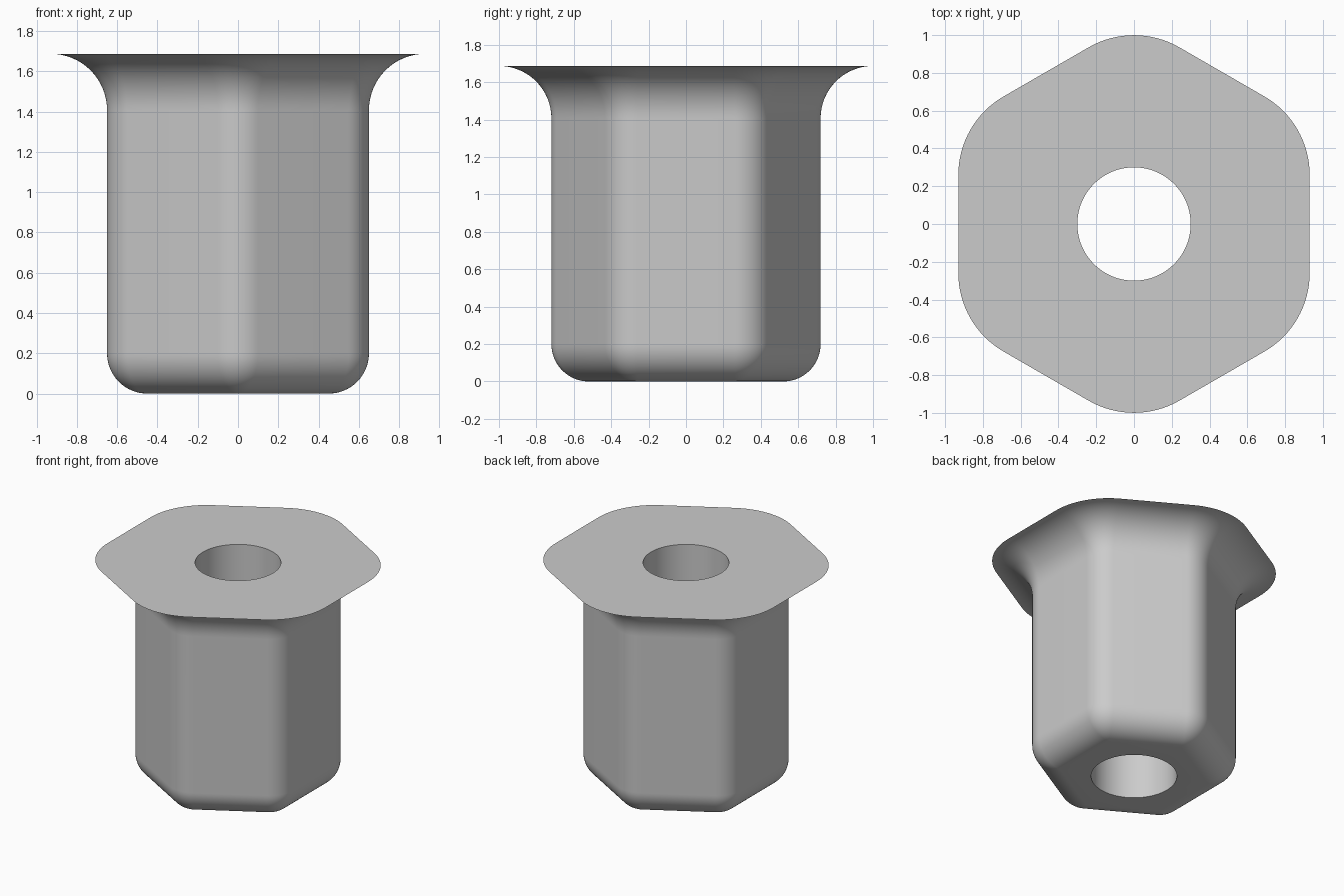
import bpy
import bmesh
from math import sin, cos, pi, radians, sqrt

cube = bpy.data.objects.get("Cube")
if cube:
    bpy.data.objects.remove(cube, do_unlink=True)

CORE = 0.45      # apothem of the sharp hexagonal core
ROUND = 0.2      # corner and bottom edge radius
FLARE = 0.28     # radius of the concave flare under the rim
HOLE = 0.3
HEIGHT = 1.687
ARC = 16         # segments per rounded corner
STEPS = 16       # segments per vertical fillet

grey = bpy.data.materials.new("grey")
grey.use_nodes = True
colour = (0.6, 0.6, 0.6, 1)
grey.diffuse_color = colour
grey.node_tree.nodes["Principled BSDF"].inputs["Base Color"].default_value = colour


def section(bm, core, offset, z):
    """Hexagon of the given apothem, grown outward by offset with round corners."""
    ring = []
    reach = core * 2 / sqrt(3)
    for k in range(6):
        corner = radians(30 + 60 * k)
        for i in range(ARC + 1):
            a = corner + radians(60) * (i / ARC - 0.5)
            ring.append(bm.verts.new((reach * cos(corner) + offset * cos(a),
                                      reach * sin(corner) + offset * sin(a), z)))
    return ring


# Closed profile: rounded bottom, straight wall, flared rim, bore
quarter = [pi / 2 * i / STEPS for i in range(STEPS + 1)]
profile = [(CORE, ROUND * sin(t), ROUND * (1 - cos(t))) for t in quarter]
profile += [(CORE, ROUND + FLARE * (1 - cos(t)), HEIGHT - FLARE * (1 - sin(t)))
            for t in quarter]
profile += [(0, HOLE, HEIGHT), (0, HOLE, 0)]

# Skin the sections into one closed body
bm = bmesh.new()
rings = [section(bm, *p) for p in profile]
for low, high in zip(rings, rings[1:] + rings[:1]):
    for i in range(len(low)):
        j = (i + 1) % len(low)
        bm.faces.new((low[i], low[j], high[j], high[i]))
bmesh.ops.remove_doubles(bm, verts=bm.verts, dist=0.00001)
bmesh.ops.recalc_face_normals(bm, faces=bm.faces)

mesh = bpy.data.meshes.new("flared_hex_bushing")
bm.to_mesh(mesh)
bm.free()
mesh.materials.append(grey)
body = bpy.data.objects.new("flared_hex_bushing", mesh)
bpy.context.collection.objects.link(body)
bpy.ops.object.select_all(action="DESELECT")
body.select_set(True)
bpy.context.view_layer.objects.active = body
bpy.ops.object.shade_smooth_by_angle(angle=radians(30))
